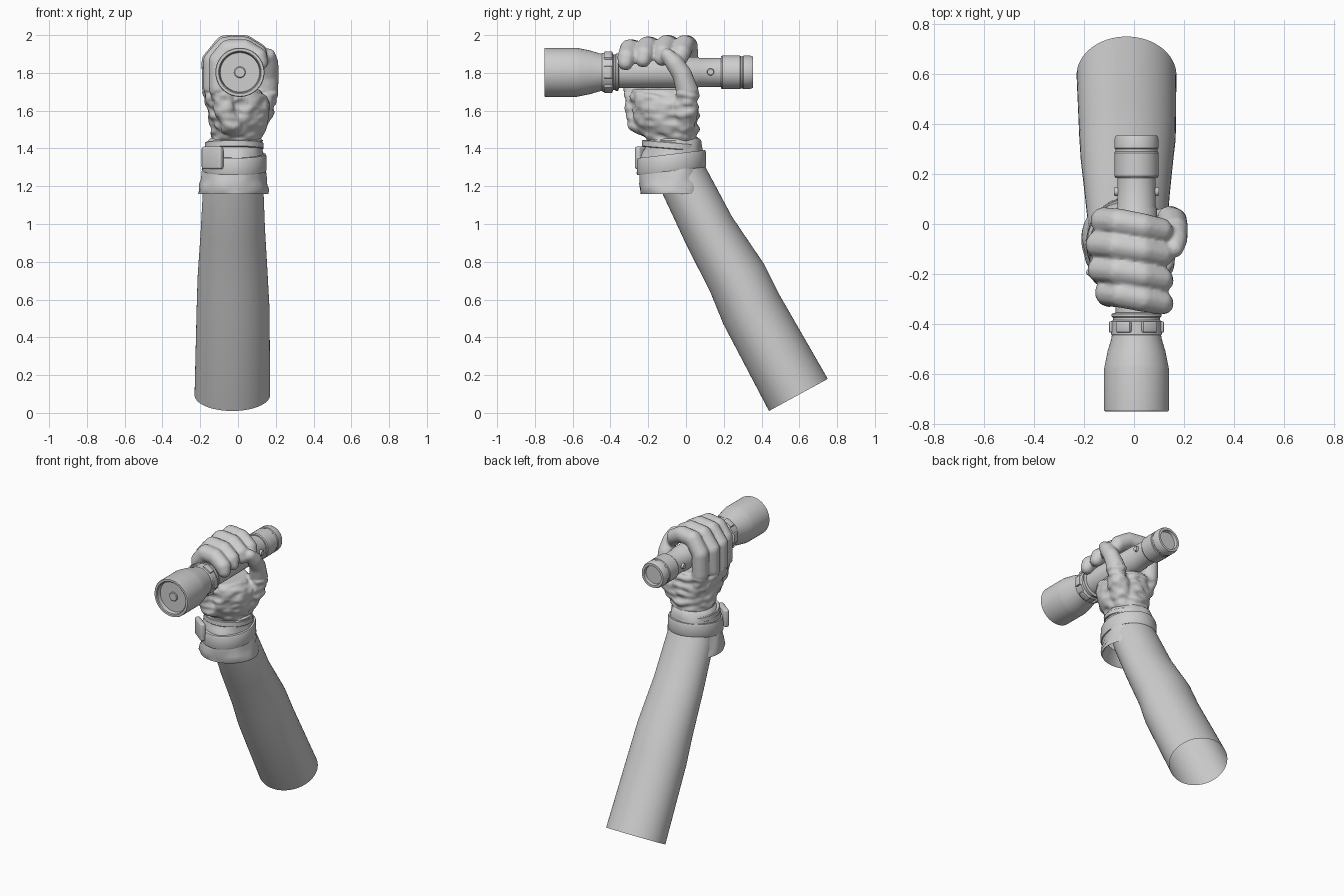
import bpy, bmesh, math
from math import sin, cos, pi, radians
from mathutils import Vector, Matrix, noise

old = bpy.data.objects.get("Cube")
if old:
    bpy.data.objects.remove(old, do_unlink=True)

grey = bpy.data.materials.new("light_grey")
grey.use_nodes = True
GREY = (0.62, 0.62, 0.62, 1)
grey.diffuse_color = GREY
grey.node_tree.nodes["Principled BSDF"].inputs["Base Color"].default_value = GREY


def finish(name, bm, angle=35):
    bmesh.ops.recalc_face_normals(bm, faces=bm.faces)
    me = bpy.data.meshes.new(name)
    bm.to_mesh(me)
    bm.free()
    me.materials.append(grey)
    smooth(me, angle)
    ob = bpy.data.objects.new(name, me)
    bpy.context.scene.collection.objects.link(ob)
    return ob


def smooth(me, angle):
    for p in me.polygons:
        p.use_smooth = True
    me.set_sharp_from_angle(angle=radians(angle))


def loft(bm, rings, n=48, cap_start=False, cap_end=False):
    """Bridge elliptical rings given as (centre, half axis, half axis)."""
    loops = []
    for c, a, b in rings:
        loops.append([bm.verts.new(c + a * cos(2 * pi * i / n) + b * sin(2 * pi * i / n))
                      for i in range(n)])
    for lo, hi in zip(loops, loops[1:]):
        for i in range(n):
            j = (i + 1) % n
            bm.faces.new((lo[i], lo[j], hi[j], hi[i]))
    if cap_start:
        bm.faces.new(loops[0])
    if cap_end:
        bm.faces.new(loops[-1])


def level_rings(rows, tilt=0.0):
    """Rows of (x, y, z, rx, ry); tilt lifts the back of each ring."""
    return [(Vector((x, y, z)), Vector((rx, 0, 0)), Vector((0, ry, ry * tilt)))
            for x, y, z, rx, ry in rows]


def wrinkle(verts, scale, amount):
    """Push points in and out to make soft cloth folds."""
    for v in verts:
        p = Vector((v.co.x, v.co.y, v.co.z * 1.8)) * scale
        v.co += v.normal * noise.noise(p) * amount


def chain(bm, points):
    """Row of overlapping balls along (x, y, z, radius) points."""
    for p, q in zip(points, points[1:]):
        p, q = Vector(p), Vector(q)
        steps = max(2, int((q - p).length / 0.014))
        for s in range(steps + 1):
            m = p.lerp(q, s / steps)
            bmesh.ops.create_icosphere(bm, subdivisions=2, radius=m.w,
                                       matrix=Matrix.Translation(m.xyz))


def lathe(name, profile, angle=30):
    """Turn (y, radius) pairs round the torch axis."""
    bm = bmesh.new()
    loft(bm, [(Vector((0.01, y, 1.803)), Vector((r, 0, 0)), Vector((0, 0, r)))
              for y, r in profile], 64, True, True)
    return finish(name, bm, angle)


# Forearm, an open tapering tube leaning back
bm = bmesh.new()
arm = [(-.03, .595, .095, .2, .177), (-.026, .345, .55, .193, .167),
       (-.028, .27, .715, .186, .16), (-.027, .12, .97, .17, .141),
       (-.025, -.01, 1.23, .158, .133), (-.02, -.06, 1.35, .135, .125)]
loft(bm, [(Vector((x, y, z)), Vector((rx, 0, 0)), Vector((0, .88, .48)) * ry)
          for x, y, z, rx, ry in arm], 64, False, True)
finish("forearm", bm, 60)

# Loose glove cuff with folds
bm = bmesh.new()
cuff = [(-.025, -.06, 1.25, .15, .145), (-.025, -.06, 1.168, .175, .168),
        (-.025, -.06, 1.16, .186, .18), (-.025, -.065, 1.18, .186, .182),
        (-.024, -.07, 1.21, .178, .178), (-.02, -.075, 1.24, .17, .168),
        (-.02, -.075, 1.28, .168, .17), (-.02, -.075, 1.33, .16, .165),
        (-.02, -.073, 1.38, .156, .162), (-.018, -.07, 1.41, .15, .152),
        (-.016, -.07, 1.44, .142, .146), (-.015, -.07, 1.455, .125, .13)]
loft(bm, level_rings(cuff), 72)
bmesh.ops.recalc_face_normals(bm, faces=bm.faces)
bm.normal_update()
wrinkle([v for v in bm.verts if v.co.z > 1.17], 11, .016)
finish("glove_cuff", bm, 50)

# Straps round the wrist
for name, z, h, rx, ry, tilt in (("wrist_strap", 1.325, .045, .172, .184, .12),
                                 ("upper_band", 1.415, .018, .156, .157, -.08)):
    bm = bmesh.new()
    rows = [(-.02, -.077, z + h * k, rx - d, ry - d)
            for k, d in ((-1, .025), (-1, .004), (-.8, 0), (.8, .002), (1, .006), (1, .025))]
    loft(bm, level_rings(rows, tilt), 64)
    wrinkle(bm.verts, 9, .006)
    finish(name, bm, 40)

# Square buckle on the strap
bm = bmesh.new()
bmesh.ops.create_cube(bm, size=1, matrix=Matrix.Translation((-.135, -.222, 1.35))
                      @ Matrix.Rotation(radians(-38), 4, 'Z') @ Matrix.Diagonal((.13, .035, .12, 1)))
bmesh.ops.bevel(bm, geom=bm.edges[:], offset=.012, segments=3, affect='EDGES', profile=.5)
finish("strap_buckle", bm, 40)

# Gloved hand: palm, curled fingers and thumb fused into one skin
bm = bmesh.new()
palm = [(-.01, -.07, 1.40, .12, .125), (-.01, -.075, 1.45, .128, .137),
        (0, -.098, 1.52, .15, .163), (0, -.108, 1.6, .168, .174),
        (-.012, -.115, 1.67, .17, .178), (-.03, -.12, 1.715, .14, .165)]
loft(bm, level_rings(palm), 40, True, True)
# Each finger: position along the torch, knuckle shift, height shift
for y, dx, dz in ((-.005, .012, .002), (-.1, -.008, .003), (-.2, 0, -.005), (-.293, .03, -.02)):
    base = -.11 + (y + .11) * .75
    chain(bm, [(-.07 + dx, base, 1.54, .065),
               (-.13 + dx, y + .015, 1.72, .056),
               (-.132 + dx, y + .018, 1.86, .056),
               (-.065 + dx / 2, y + .012, 1.942 + dz, .057),
               (.035, y - .005, 1.945 + dz, .055),
               (.105, y - .02, 1.905 + dz, .052),
               (.118, y - .027, 1.875 + dz, .043)])
chain(bm, [(.07, -.03, 1.5, .07), (.125, -.005, 1.6, .07), (.153, .008, 1.7, .062),
           (.165, -.02, 1.79, .054), (.166, -.06, 1.85, .05), (.162, -.098, 1.893, .038)])
hand = finish("gloved_hand", bm)
rem = hand.modifiers.new("fuse", 'REMESH')
rem.mode = 'VOXEL'
rem.voxel_size = .0085
soft = hand.modifiers.new("soften", 'SMOOTH')
soft.factor = .5
soft.iterations = 5
dg = bpy.context.evaluated_depsgraph_get()
skin = bpy.data.meshes.new_from_object(hand.evaluated_get(dg))
hand.modifiers.clear()
hand.data = skin
if not skin.materials:
    skin.materials.append(grey)
wrinkle([v for v in skin.vertices if v.co.z < 1.7], 15, .016)
smooth(skin, 70)

# Torch: head, barrel and tail cap
lathe("torch_head", [(-.72, .104), (-.745, .108), (-.75, .113), (-.75, .127), (-.745, .13),
                     (-.58, .13), (-.56, .126), (-.51, .116), (-.46, .101), (-.44, .098), (-.44, .07)])
lathe("torch_bulb", [(-.73, .026), (-.726, .03), (-.715, .03)])
lathe("torch_collar", [(-.445, .07), (-.445, .1), (-.44, .103), (-.39, .103), (-.385, .094),
                       (-.375, .094), (-.37, .1), (-.36, .1), (-.355, .085), (-.355, .07)])
lathe("torch_barrel", [(-.38, .084), (.06, .082), (.07, .077), (.2, .077)])
lathe("torch_tail_cap", [(.185, .07), (.185, .084), (.192, .089), (.285, .089), (.29, .085),
                         (.3, .085), (.305, .089), (.34, .088), (.355, .082), (.355, .066),
                         (.335, .062)])

# Grip lugs round the collar
bm = bmesh.new()
for k in range(6):
    bmesh.ops.create_cube(bm, size=1, matrix=Matrix.Translation((.01, -.412, 1.803))
                          @ Matrix.Rotation(k * pi / 3, 4, 'Y')
                          @ Matrix.Translation((.095, 0, 0)) @ Matrix.Diagonal((.03, .045, .065, 1)))
bmesh.ops.bevel(bm, geom=bm.edges[:], offset=.005, segments=2, affect='EDGES', profile=.5)
finish("collar_lugs", bm, 40)

# Small round buttons on both sides of the barrel
bm = bmesh.new()
for side in (-1, 1):
    bmesh.ops.create_cone(bm, cap_ends=True, segments=20, radius1=.02, radius2=.016, depth=.02,
                          matrix=Matrix.Translation((.01 + side * .08, .13, 1.805))
                          @ Matrix.Rotation(side * pi / 2, 4, 'Y'))
finish("side_buttons", bm)
